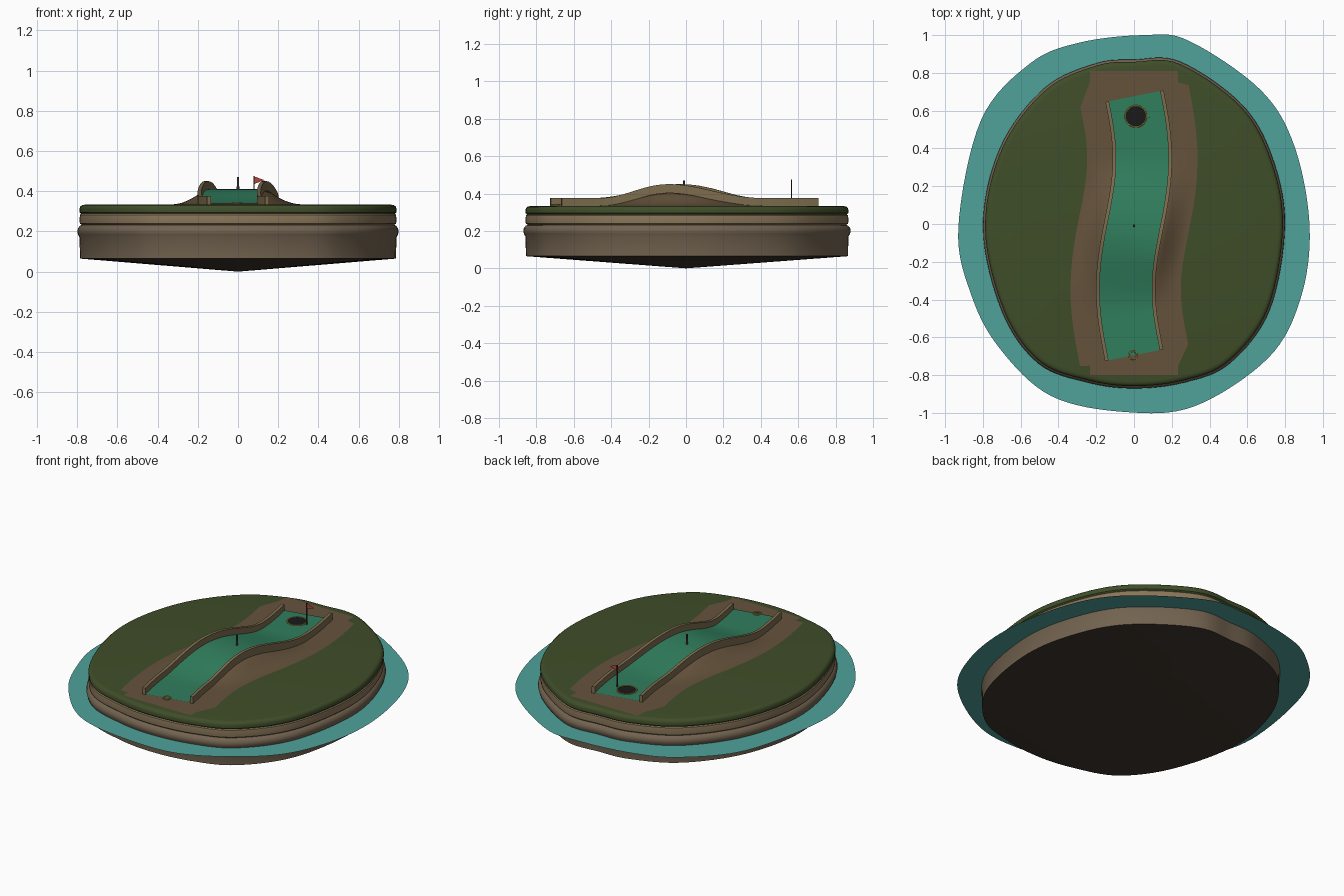
import bpy, bmesh, math
from mathutils import Vector

if "Cube" in bpy.data.objects:
    bpy.data.objects.remove(bpy.data.objects["Cube"])


def material(name, rgb):
    m = bpy.data.materials.new(name)
    m.diffuse_color = (*rgb, 1)
    m.use_nodes = True
    m.node_tree.nodes["Principled BSDF"].inputs["Base Color"].default_value = m.diffuse_color
    return m


GRASS = material("grass", (0.05, 0.075, 0.022))
SAND = material("sand", (0.25, 0.18, 0.10))
ROCK = material("rock", (0.17, 0.125, 0.08))
DARK = material("dark_rock", (0.05, 0.037, 0.027))
DIRT = material("dirt", (0.13, 0.085, 0.045))
FELT = material("felt", (0.03, 0.21, 0.11))
WATER = material("water", (0.08, 0.36, 0.33))
WOOD = material("wood", (0.2, 0.15, 0.075))
BLACK = material("black", (0.01, 0.01, 0.01))
GOLD = material("gold", (0.4, 0.28, 0.05))
RED = material("red", (0.45, 0.06, 0.04))


def make(name, verts, faces, mat, angle=40):
    me = bpy.data.meshes.new(name)
    me.from_pydata(verts, [], faces)
    me.materials.append(mat)
    bm = bmesh.new()
    bm.from_mesh(me)
    bmesh.ops.recalc_face_normals(bm, faces=bm.faces)
    bm.to_mesh(me)
    bm.free()
    ob = bpy.data.objects.new(name, me)
    bpy.context.collection.objects.link(ob)
    finish(ob, angle)
    return ob


def finish(ob, angle=40):
    bpy.ops.object.select_all(action='DESELECT')
    bpy.context.view_layer.objects.active = ob
    ob.select_set(True)
    bpy.ops.object.shade_smooth_by_angle(angle=math.radians(angle))


def spline(points, n=8):
    """Closed Catmull-Rom loop."""
    p = [Vector(q) for q in points]
    k, out = len(p), []
    for i in range(k):
        a, b, c, d = p[i - 1], p[i], p[(i + 1) % k], p[(i + 2) % k]
        for j in range(n):
            t = j / n
            out.append(0.5 * (2 * b + (c - a) * t + (2 * a - 5 * b + 4 * c - d) * t * t
                              + (3 * b - a - 3 * c + d) * t ** 3))
    return out


def loft(name, rings, mat, cap=None, tip=None):
    """Stack (outline, scale, z) rings; optional n-gon top cap or centre tip below."""
    n = len(rings[0][0])
    verts = [(q.x * s, q.y * s, z) for o, s, z in rings for q in o]
    faces = [(r * n + i, r * n + (i + 1) % n, (r + 1) * n + (i + 1) % n, (r + 1) * n + i)
             for r in range(len(rings) - 1) for i in range(n)]
    if cap:
        faces.append(tuple((len(rings) - 1) * n + i for i in range(n)))
    if tip is not None:
        verts.append((0, 0, tip))
        faces += [((i + 1) % n, i, len(verts) - 1) for i in range(n)]
    return make(name, verts, faces, mat)


# Island shore outline and water outline (seen from above)
shore = spline([(0.79, 0), (0.72, 0.36), (0.56, 0.63), (0.24, 0.85), (0, 0.86), (-0.2, 0.84),
                (-0.47, 0.71), (-0.70, 0.40), (-0.79, -0.02), (-0.69, -0.46), (-0.5, -0.73),
                (-0.24, -0.83), (0, -0.86), (0.26, -0.83), (0.5, -0.73), (0.71, -0.45)])
sea = spline([(0.93, -0.02), (0.85, 0.41), (0.67, 0.71), (0.29, 0.97), (0.05, 1.0), (-0.29, 0.96),
              (-0.55, 0.85), (-0.81, 0.55), (-0.93, -0.02), (-0.86, -0.38), (-0.71, -0.66),
              (-0.44, -0.91), (-0.05, -0.995), (0.32, -0.965), (0.71, -0.71), (0.88, -0.40)])


def layer(name, profile, mat, **kw):
    return loft(name, [(shore, s, z) for s, z in profile], mat, **kw)


# Island layers from the bottom up
layer("island_underside", [(0.995, 0.065)], DARK, tip=0.0)
layer("lower_rock", [(0.995, 0.065), (0.998, 0.17), (1.008, 0.185), (1.012, 0.2),
                     (1.008, 0.215), (0.996, 0.228), (0.985, 0.232)], ROCK)
layer("sand_ledge", [(0.985, 0.232), (0.996, 0.24), (0.998, 0.26), (0.995, 0.283),
                     (0.988, 0.288)], SAND)
layer("turf", [(0.988, 0.288), (0.997, 0.295), (0.998, 0.312), (0.993, 0.324),
               (0.982, 0.331), (0.965, 0.333)], GRASS, cap=True)

# Flat water ring
loft("water", [(shore, 0.985, 0.175), (sea, 1.0, 0.175)], WATER)


# Course: S-shaped centre line with a hump in the middle
Y0, Y1 = -0.695, 0.677


def point(y, t):
    k = math.pi / 0.69
    inside = abs(y) < 0.69
    x = 0.044 * math.sin(k * y) if inside else 0
    slope = 0.044 * k * math.cos(k * max(-0.69, min(0.69, y)))
    if y < Y0 - 0.01 or y > Y1 + 0.02:
        slope = 0
    d = Vector((1, -slope)).normalized()
    return x + d.x * t, y + d.y * t


def hump(y):
    u = (y + 0.06) / (0.42 if y < -0.06 else 0.46)
    if abs(u) >= 1:
        return 0
    return 0.5 + 0.5 * math.cos(math.pi * u)


def falloff(t):
    u = max(0, min(1, (abs(t) - 0.157) / 0.135))
    return (1 - u) ** 2 * (1 + 0.6 * u)


def sweep(name, ys, section, mat, closed=False):
    """Sweep a section along the course; section(y) gives (offset, z) pairs."""
    verts, m = [], len(section(0))
    for y in ys:
        for t, z in section(y):
            verts.append((*point(y, t), z))
    faces = [(r * m + i, r * m + (i + 1) % m, (r + 1) * m + (i + 1) % m, (r + 1) * m + i)
             for r in range(len(ys) - 1) for i in range(m if closed else m - 1)]
    if closed:
        last = (len(ys) - 1) * m
        faces += [tuple(range(m)), tuple(last + i for i in range(m))]
    return make(name, verts, faces, mat)


rows = [Y0 + (Y1 - Y0) * i / 60 for i in range(61)]

# Dirt mound carrying the course
offsets = [-0.292 + 0.584 * i / 32 for i in range(33)]
sweep("dirt_mound", [-0.80, -0.75] + rows + [0.75, 0.81],
      lambda y: [(t * (0.8 if abs(y) > 0.74 else 1), 0.3345 + 0.066 * hump(y) * falloff(t))
                 for t in offsets], DIRT)

# Putting surface
sweep("putting_green", rows,
      lambda y: [(t, 0.339 + 0.071 * hump(y)) for t in (-0.14, -0.07, 0, 0.07, 0.14)], FELT)

# Side walls
for side, name in ((-1, "left_wall"), (1, "right_wall")):
    sweep(name, rows,
          lambda y: [(side * t, z + 0.074 * hump(y)) for t, z in
                     ((0.138, 0.328), (0.157, 0.328), (0.157, 0.376), (0.138, 0.376))],
          WOOD, closed=True)


def cylinder(name, r1, r2, z0, z1, x, y, mat, n=24):
    bpy.ops.mesh.primitive_cone_add(vertices=n, radius1=r1, radius2=r2, depth=z1 - z0,
                                    location=(x, y, (z0 + z1) / 2))
    ob = bpy.context.object
    ob.name = name
    ob.data.materials.append(mat)
    finish(ob)


def ring(name, radius, tube, x, y, z):
    bpy.ops.mesh.primitive_torus_add(major_radius=radius, minor_radius=tube, major_segments=32,
                                     minor_segments=8, location=(x, y, z))
    ob = bpy.context.object
    ob.name = name
    ob.data.materials.append(GOLD)
    finish(ob)


# Hole with rim, tee ring, centre post
cylinder("hole", 0.054, 0.054, 0.335, 0.3405, 0.01, 0.57, BLACK, 32)
ring("hole_rim", 0.056, 0.004, 0.01, 0.57, 0.340)
ring("tee_ring", 0.021, 0.004, -0.005, -0.695, 0.340)
cylinder("centre_post", 0.007, 0.005, 0.395, 0.47, 0, -0.01, DARK, 12)

# Flag and pole
cylinder("flag_pole", 0.003, 0.003, 0.337, 0.475, 0.08, 0.565, DARK, 10)
make("flag", [(0.08, 0.565, 0.474), (0.132, 0.565, 0.455), (0.08, 0.565, 0.436)],
     [(0, 1, 2)], RED)
